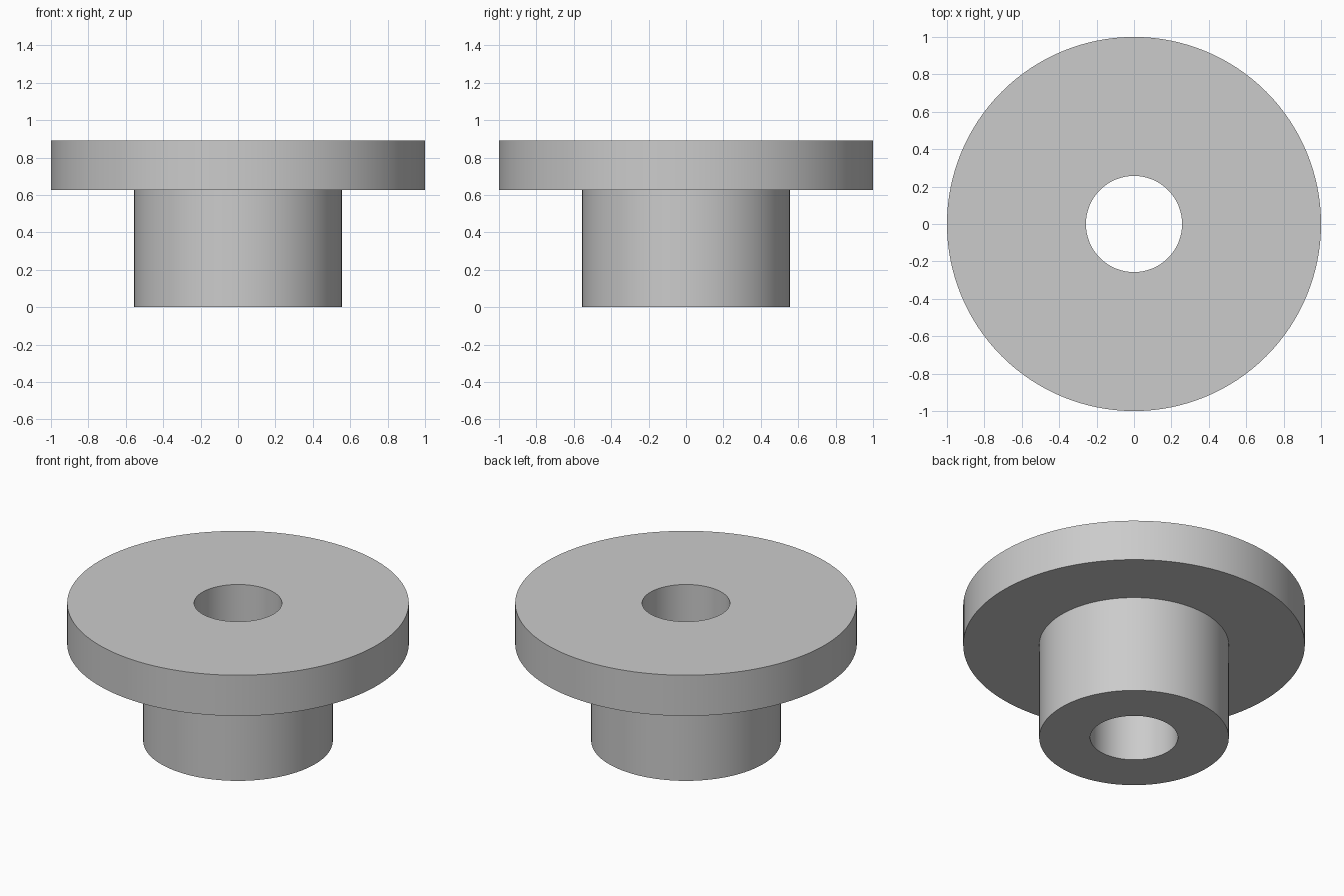
import bpy
import bmesh
import math

cube = bpy.data.objects.get("Cube")
if cube:
    bpy.data.objects.remove(cube, do_unlink=True)

SEGMENTS = 128
BORE_R, HUB_R, FLANGE_R = 0.257, 0.555, 1.0
FLANGE_BOTTOM, TOP = 0.627, 0.89

grey = bpy.data.materials.new("plain grey")
grey.use_nodes = True
colour = (0.6, 0.6, 0.6, 1)
grey.diffuse_color = colour
grey.node_tree.nodes["Principled BSDF"].inputs["Base Color"].default_value = colour


def lathe(name, profile):
    """Revolve a closed (radius, height) profile around the z axis."""
    bm = bmesh.new()
    rings = []
    for i in range(SEGMENTS):
        a = math.tau * i / SEGMENTS
        rings.append([bm.verts.new((r * math.cos(a), r * math.sin(a), z))
                      for r, z in profile])
    count = len(profile)
    for i, ring in enumerate(rings):
        after = rings[(i + 1) % SEGMENTS]
        for j in range(count):
            k = (j + 1) % count
            bm.faces.new((ring[j], after[j], after[k], ring[k]))
    bmesh.ops.recalc_face_normals(bm, faces=bm.faces)
    mesh = bpy.data.meshes.new(name)
    bm.to_mesh(mesh)
    bm.free()
    mesh.materials.append(grey)
    obj = bpy.data.objects.new(name, mesh)
    bpy.context.collection.objects.link(obj)
    bpy.ops.object.select_all(action="DESELECT")
    obj.select_set(True)
    bpy.context.view_layer.objects.active = obj
    bpy.ops.object.shade_smooth_by_angle(angle=math.radians(30))
    return obj


# Hub and flange in one solid, with the bore running right through
lathe("flanged_bushing", [
    (BORE_R, 0), (HUB_R, 0), (HUB_R, FLANGE_BOTTOM),
    (FLANGE_R, FLANGE_BOTTOM), (FLANGE_R, TOP), (BORE_R, TOP),
])
